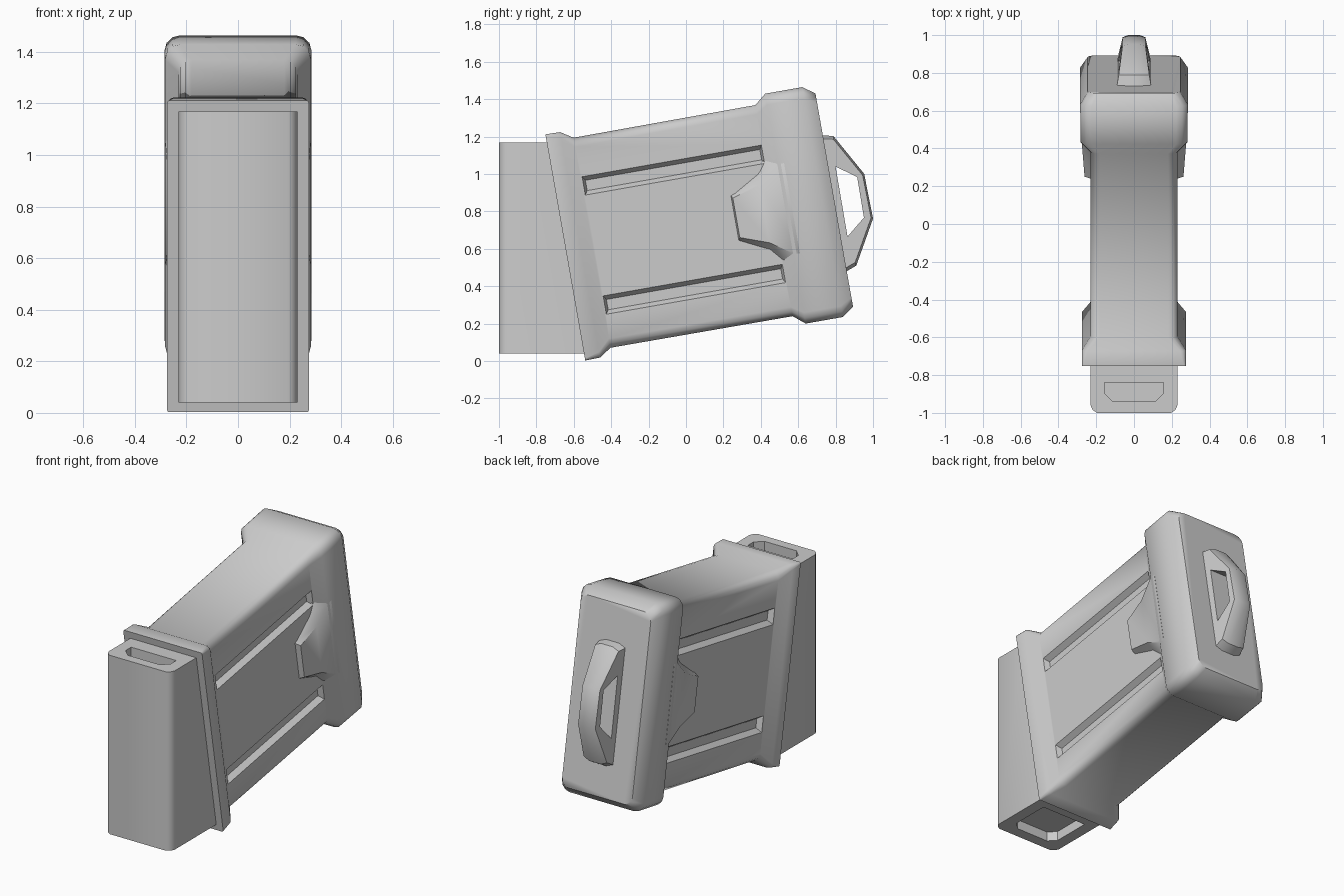
import bpy, bmesh
from math import radians, sin, cos, pi

if "Cube" in bpy.data.objects:
    bpy.data.objects.remove(bpy.data.objects["Cube"])

C, S = cos(radians(10)), sin(radians(10))
MID = 0.71  # middle of the tilted housing, across its axis


def tilt(x, u, v):
    """u runs along the tilted axis, v runs across it."""
    return (x, u * C - v * S, u * S + v * C)


def loft(name, rings):
    """Closed solid through rings with equal point counts."""
    bm = bmesh.new()
    loops = [[bm.verts.new(p) for p in r] for r in rings]
    n = len(loops[0])
    for a, b in zip(loops, loops[1:]):
        for i in range(n):
            j = (i + 1) % n
            bm.faces.new((a[i], a[j], b[j], b[i]))
    bm.faces.new(loops[0])
    bm.faces.new(loops[-1])
    bmesh.ops.recalc_face_normals(bm, faces=bm.faces)
    me = bpy.data.meshes.new(name)
    bm.to_mesh(me)
    bm.free()
    ob = bpy.data.objects.new(name, me)
    bpy.context.collection.objects.link(ob)
    return ob


def activate(ob):
    bpy.ops.object.select_all(action='DESELECT')
    ob.select_set(True)
    bpy.context.view_layer.objects.active = ob


def cut(ob, cutter):
    cutter.hide_render = True
    m = ob.modifiers.new("cut", 'BOOLEAN')
    m.operation = 'DIFFERENCE'
    m.solver = 'EXACT'
    m.object = cutter
    activate(ob)
    bpy.ops.object.modifier_apply(modifier=m.name)
    bpy.data.objects.remove(cutter)


def smooth(ob, angle):
    activate(ob)
    bpy.ops.object.shade_smooth_by_angle(angle=radians(angle))


def section(u, hx, hv, r):
    """Rounded rectangle across the tilted axis."""
    pts = []
    for k, (sx, sv) in enumerate([(1, 1), (-1, 1), (-1, -1), (1, -1)]):
        for i in range(4):
            a = pi / 2 * (k + i / 3)
            pts.append(tilt(sx * (hx - r) + r * cos(a), u,
                            MID + sv * (hv - r) + r * sin(a)))
    return pts


# Housing: front flange, body and swollen rear cap in one loft
housing = loft("housing", [section(*s) for s in [
    (-.53, .275, .614, .010), (-.45, .275, .612, .030),
    (-.385, .230, .570, .050), (.603, .230, .573, .050),
    (.665, .283, .624, .060), (.867, .285, .624, .060),
    (.930, .245, .578, .050)]])

# Two long grooves in each side
for side in (1, -1):
    for v in (.37, 1.017):
        rings = []
        for x, hv, u0, u1 in [(.196, .028, -.362, .585), (.232, .051, -.377, .598)]:
            rings.append([tilt(side * x, u0, v - hv), tilt(side * x, u1, v - hv),
                          tilt(side * x, u1, v + hv), tilt(side * x, u0, v + hv)])
        cut(housing, loft("groove_cutter", rings))
smooth(housing, 50)

# Raised tabs that run from the cap onto the body sides
foot = [(.388, .583), (.388, .832), (.55, .925), (.635, 1.04),
        (.70, 1.04), (.70, .39), (.635, .40), (.545, .505)]
crest = [(.398, .60), (.398, .815), (.55, .86), (.66, .95),
         (.70, .95), (.70, .46), (.66, .47), (.55, .545)]
for side, label in ((1, "right"), (-1, "left")):
    tab = loft("side_tab_" + label, [
        [tilt(side * .222, u, v) for u, v in foot],
        [tilt(side * (.262 + (u - .4) * .075), u, v) for u, v in crest]])
    smooth(tab, 40)

# Upright front block, its back following the tilted flange
def block_ring(z):
    back = -.525 - z * S / C
    return [(-.23, back, z), (-.23, -.96, z), (-.218, -.985, z), (-.195, -1, z),
            (.195, -1, z), (.218, -.985, z), (.23, -.96, z), (.23, back, z)]


block = loft("front_block", [block_ring(.04), block_ring(1.168)])


def recess(y0, y1, hx, c, z0, z1):
    outline = [(-hx, y1), (-hx, y0 + c), (-hx + c, y0),
               (hx - c, y0), (hx, y0 + c), (hx, y1)]
    cut(block, loft("recess_cutter", [[(x, y, z) for x, y in outline]
                                      for z in (z0, z1)]))


recess(-.94, -.84, .157, .045, 1.11, 1.25)   # slot on top
recess(-.93, -.64, .157, .045, -.1, .10)     # opening underneath
smooth(block, 40)

# Pull handle on the rear cap, tapering outward with a chamfered crown
outline = [(.92, 1.063), (.985, 1.048), (1.112, .82),
           (1.117, .576), (.985, .344), (.92, .32)]


def handle_ring(side, spread, scale):
    pts = []
    for u, v in outline:
        u, v = .92 + (u - .92) * scale, .7 + (v - .7) * scale
        pts.append(tilt(side * spread * (.09 - (u - .93) * .17), u, v))
    return pts


handle = loft("pull_handle", [handle_ring(-1, 1, .95), handle_ring(-1, .5, 1),
                              handle_ring(1, .5, 1), handle_ring(1, 1, .95)])
hole = [(.968, .885), (1.072, .81), (1.070, .59), (.966, .505)]
cut(handle, loft("hole_cutter", [[tilt(x, u, v) for u, v in hole]
                                 for x in (-.2, .2)]))
smooth(handle, 35)
